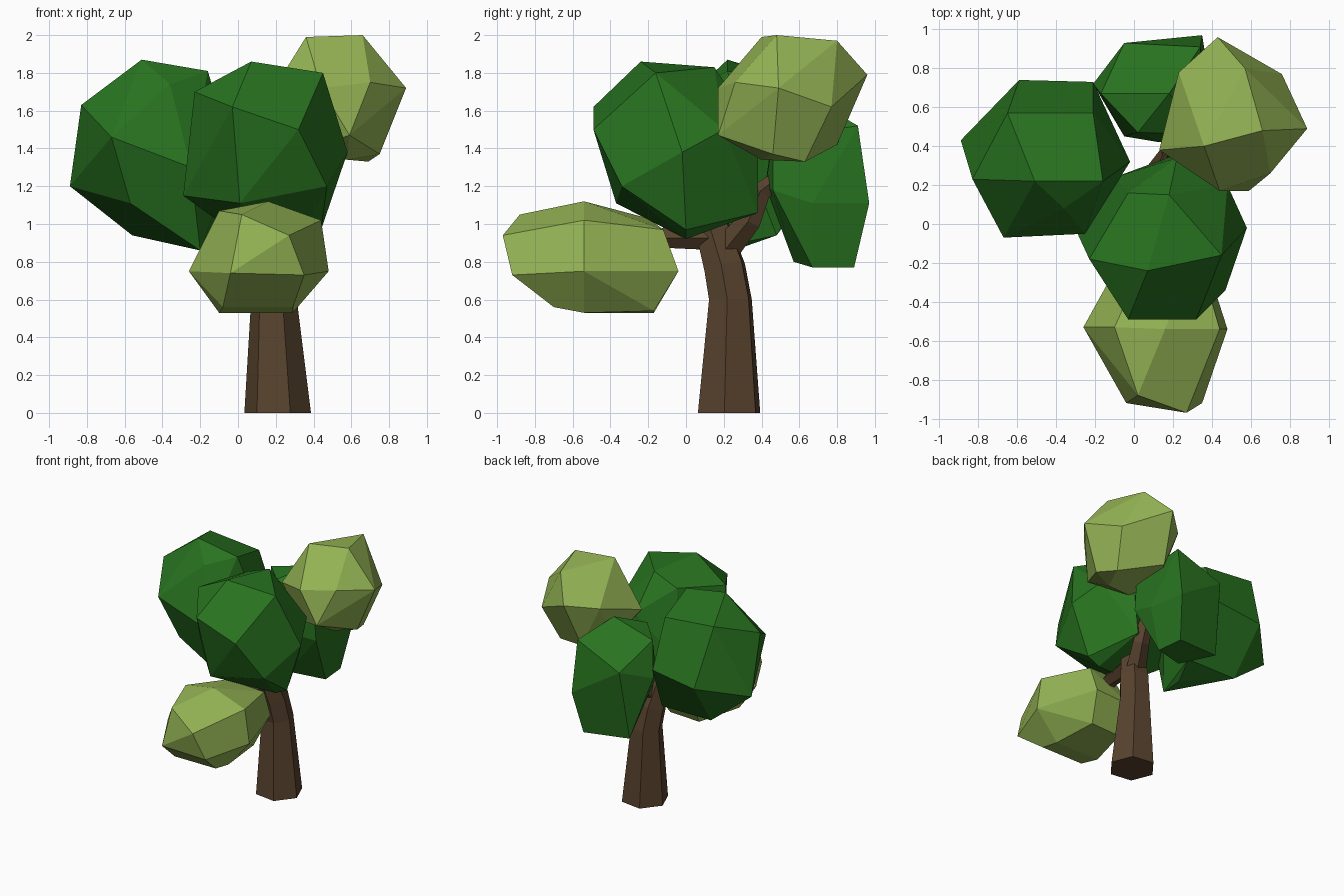
import bpy, bmesh, math
from mathutils import Vector


def material(name, rgb):
    m = bpy.data.materials.new(name)
    m.diffuse_color = (*rgb, 1)
    return m


dark = material("dark_green", (0.021, 0.17, 0.014))
light = material("light_green", (0.30, 0.46, 0.09))
bark = material("bark_brown", (0.098, 0.056, 0.027))


def finish(name, bm, mat):
    bmesh.ops.recalc_face_normals(bm, faces=bm.faces)
    me = bpy.data.meshes.new(name)
    bm.to_mesh(me)
    bm.free()
    me.materials.append(mat)
    bpy.context.collection.objects.link(bpy.data.objects.new(name, me))


def clump(name, mat, corners):
    """Faceted leaf clump: the convex skin around a few corner points."""
    bm = bmesh.new()
    for c in corners:
        bm.verts.new(c)
    out = bmesh.ops.convex_hull(bm, input=bm.verts)
    junk = {g for g in out["geom_interior"] + out["geom_unused"]
            if isinstance(g, bmesh.types.BMVert)}
    bmesh.ops.delete(bm, geom=list(junk), context="VERTS")
    bmesh.ops.dissolve_limit(bm, angle_limit=math.radians(8),
                             verts=bm.verts, edges=bm.edges)
    finish(name, bm, mat)


def limb(name, path, sides, phase=-8):
    """Tapered faceted limb; path holds (x, y, z, radius)."""
    pts = [Vector(p[:3]) for p in path]
    bm = bmesh.new()
    rings = []
    for i, p in enumerate(pts):
        d = pts[min(i + 1, len(pts) - 1)] - pts[max(i - 1, 0)]
        if i == 0 and p.z == 0:
            d = Vector((0, 0, 1))        # flat foot on the ground
        q = Vector((0, 0, 1)).rotation_difference(d)
        ring = []
        for k in range(sides):
            a = math.radians(phase) + math.tau * k / sides
            ring.append(bm.verts.new(p + q @ Vector((math.cos(a), math.sin(a), 0)) * path[i][3]))
        rings.append(ring)
    for lo, hi in zip(rings, rings[1:]):
        for k in range(sides):
            n = (k + 1) % sides
            bm.faces.new((lo[k], lo[n], hi[n], hi[k]))
    bm.faces.new(rings[0][::-1])
    bm.faces.new(rings[-1])
    finish(name, bm, bark)


# Trunk and branches
limb("trunk", [(0.21, 0.228, 0, 0.178), (0.19, 0.235, 0.6, 0.122),
               (0.17, 0.205, 0.77, 0.118), (0.13, 0.14, 0.98, 0.10)], 6)
limb("front_branch", [(0.16, 0.14, 0.93, 0.07), (0.14, -0.1, 0.93, 0.06),
                      (0.12, -0.3, 0.85, 0.04)], 5)
limb("back_branch", [(0.16, 0.2, 0.85, 0.08), (0.22, 0.34, 1.02, 0.065),
                     (0.22, 0.40, 1.17, 0.055), (0.22, 0.54, 1.28, 0.04)], 5)

# Dark leaf clumps
clump("left_leaves", dark, [
    (-0.51, 0.22, 1.87), (-0.16, 0.22, 1.81), (-0.65, 0.57, 1.76), (-0.21, 0.57, 1.72),
    (-0.83, 0.23, 1.63), (-0.89, 0.43, 1.20), (-0.67, -0.07, 1.46), (-0.36, 0.08, 1.74),
    (-0.25, -0.05, 1.30), (-0.02, 0.32, 1.35), (-0.59, 0.74, 1.30), (-0.21, 0.73, 1.35),
    (-0.57, 0.06, 1.11), (-0.56, 0.48, 0.94), (-0.20, 0.10, 0.86), (-0.20, 0.28, 0.87),
    (-0.12, 0.48, 0.94)])
clump("front_leaves", dark, [
    (-0.03, -0.49, 1.62), (0.32, -0.49, 1.50), (0.07, -0.24, 1.86), (0.45, -0.16, 1.80),
    (0.58, -0.02, 1.38), (0.47, -0.34, 1.20), (0.01, -0.37, 1.11), (-0.23, -0.18, 1.70),
    (-0.29, -0.05, 1.15), (0.18, 0.15, 1.83), (-0.03, 0.16, 1.75), (0.22, 0.34, 1.55),
    (0.31, 0.38, 1.36), (0.28, 0.38, 1.06), (0.48, 0.20, 1.50), (0.44, 0.0, 0.97),
    (0.34, 0.0, 0.92), (0.03, 0.0, 0.92), (-0.10, 0.24, 1.20)])
clump("back_leaves", dark, [
    (-0.17, 0.67, 1.56), (0.18, 0.67, 1.66), (0.02, 0.47, 1.58), (-0.05, 0.93, 1.36),
    (0.34, 0.91, 1.52), (0.35, 0.97, 1.11), (-0.21, 0.72, 1.28), (0.40, 0.67, 1.11),
    (0.13, 0.42, 1.20), (-0.05, 0.45, 1.15), (0.30, 0.89, 0.77), (-0.08, 0.84, 0.80),
    (0.32, 0.67, 0.77), (0.05, 0.57, 0.80), (0.38, 0.46, 1.18), (0.36, 0.46, 1.45)])

# Light leaf clumps
clump("low_light_leaves", light, [
    (-0.26, -0.53, 0.75), (-0.10, -0.53, 1.07), (0.16, -0.54, 1.12), (0.44, -0.54, 1.02),
    (0.48, -0.54, 0.75), (0.02, -0.88, 1.05), (0.27, -0.97, 0.94), (-0.04, -0.92, 0.74),
    (0.35, -0.92, 0.73), (0.29, -0.54, 0.53), (-0.10, -0.54, 0.53), (-0.08, -0.70, 0.56),
    (0.29, -0.70, 0.56), (0.05, -0.20, 1.03), (0.32, -0.12, 0.97), (0.0, -0.06, 0.75),
    (0.32, -0.04, 0.75), (0.0, -0.17, 0.53), (0.26, -0.17, 0.54)])
clump("high_light_leaves", light, [
    (0.66, 0.48, 2.0), (0.36, 0.40, 1.99), (0.57, 0.80, 1.97), (0.43, 0.96, 1.79),
    (0.76, 0.77, 1.62), (0.89, 0.49, 1.72), (0.70, 0.26, 1.75), (0.44, 0.17, 1.72),
    (0.59, 0.17, 1.47), (0.13, 0.38, 1.62), (0.23, 0.78, 1.75), (0.58, 0.40, 1.34),
    (0.69, 0.63, 1.33), (0.75, 0.46, 1.37), (0.38, 0.80, 1.42), (0.33, 0.34, 1.38),
    (0.24, 0.58, 1.44)])
